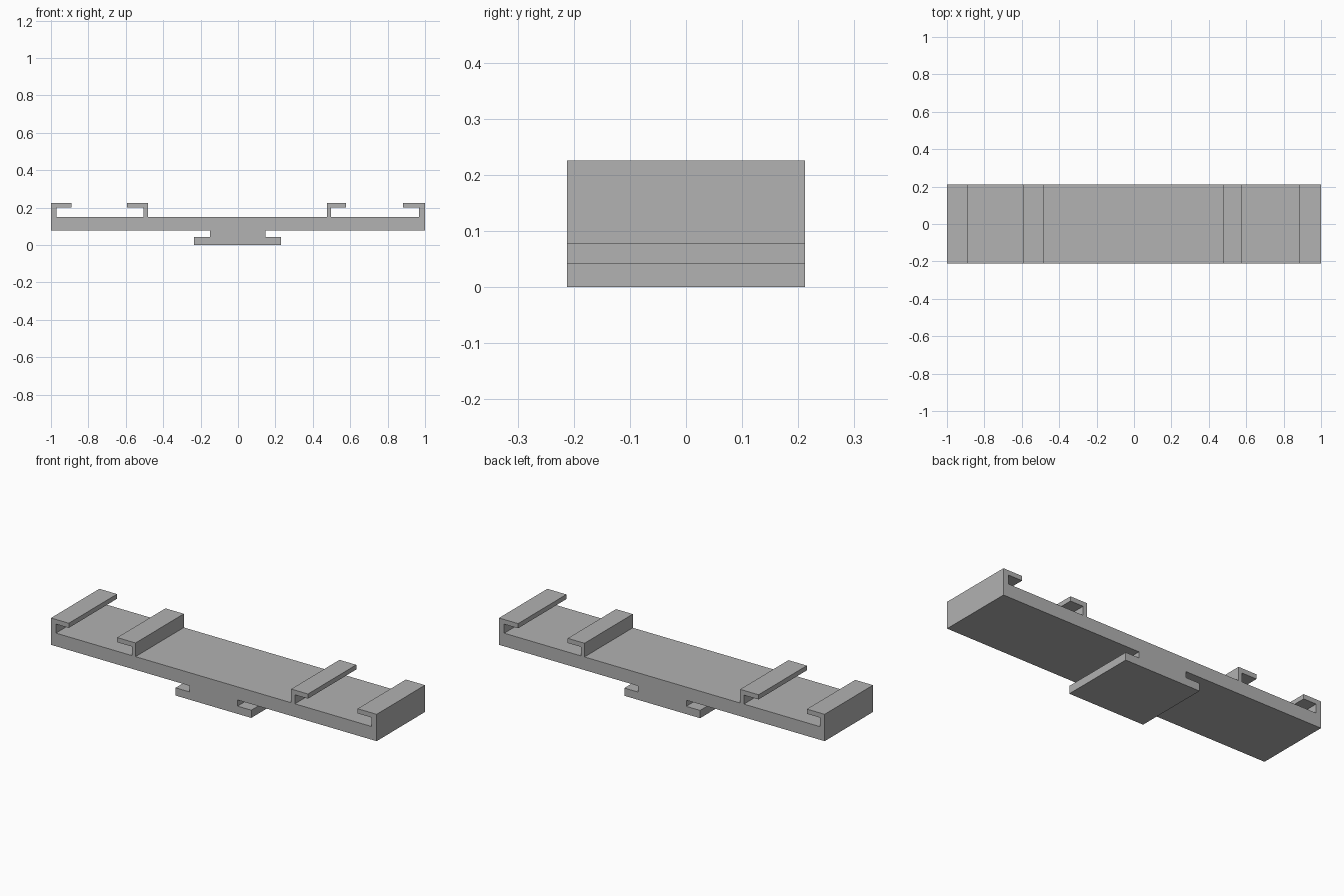
import bpy
import bmesh

cube = bpy.data.objects.get("Cube")
if cube:
    bpy.data.objects.remove(cube, do_unlink=True)

HALF_DEPTH = 0.212
FOOT_TOP, DECK_BOTTOM, DECK_TOP = 0.043, 0.077, 0.15
LIP_BOTTOM, LIP_TOP = 0.2, 0.226

grey = bpy.data.materials.new("plain grey")
grey.use_nodes = True
colour = (0.445, 0.445, 0.445, 1)
grey.diffuse_color = colour
grey.node_tree.nodes["Principled BSDF"].inputs["Base Color"].default_value = colour


def half_profile(side, foot, neck, lip, wall, tip, stem, back):
    """One half of the section, from the foot outwards and back over the hooks."""
    points = [
        # foot, neck and deck underside
        (foot, 0), (foot, FOOT_TOP), (neck, FOOT_TOP), (neck, DECK_BOTTOM),
        (1, DECK_BOTTOM),
        # outer hook
        (1, LIP_TOP), (lip, LIP_TOP), (lip, LIP_BOTTOM), (wall, LIP_BOTTOM),
        (wall, DECK_TOP),
        # inner hook
        (stem, DECK_TOP), (stem, LIP_BOTTOM), (tip, LIP_BOTTOM),
        (tip, LIP_TOP), (back, LIP_TOP), (back, DECK_TOP),
    ]
    return [(side * x, z) for x, z in points]


left = half_profile(1, foot=0.23, neck=0.146, lip=0.883, wall=0.968,
                    tip=0.578, stem=0.498, back=0.475)
right = half_profile(-1, foot=0.235, neck=0.15, lip=0.891, wall=0.97,
                     tip=0.594, stem=0.504, back=0.481)

# Extrude the whole section through the depth
bm = bmesh.new()
verts = [bm.verts.new((x, -HALF_DEPTH, z)) for x, z in left + right[::-1]]
front = bm.faces.new(verts)
extruded = bmesh.ops.extrude_face_region(bm, geom=[front], use_keep_orig=True)
moved = [v for v in extruded["geom"] if isinstance(v, bmesh.types.BMVert)]
bmesh.ops.translate(bm, verts=moved, vec=(0, 2 * HALF_DEPTH, 0))
bmesh.ops.recalc_face_normals(bm, faces=bm.faces)

mesh = bpy.data.meshes.new("slotted_rail")
bm.to_mesh(mesh)
bm.free()
mesh.materials.append(grey)
rail = bpy.data.objects.new("slotted_rail", mesh)
bpy.context.collection.objects.link(rail)
